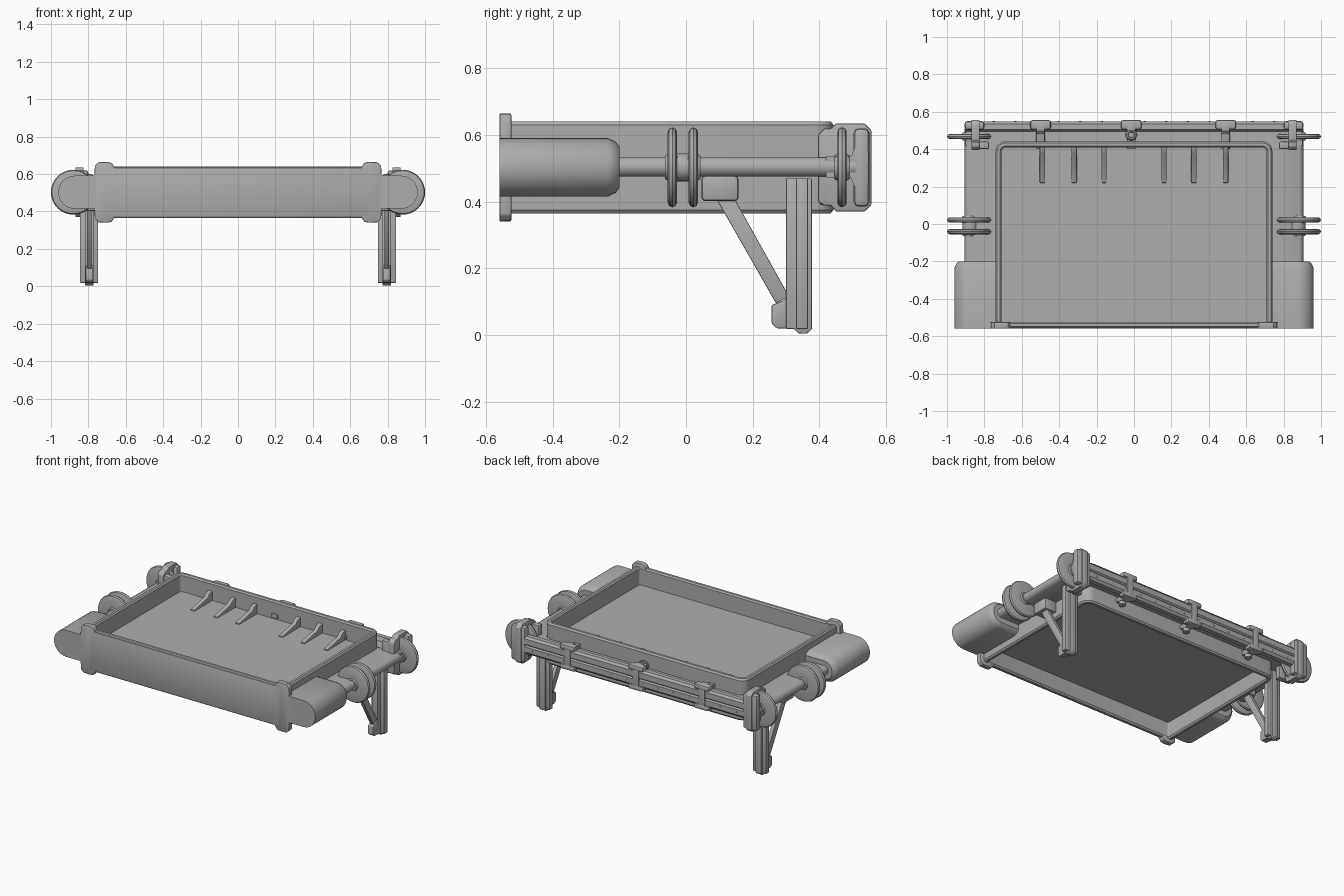
import bpy, bmesh, math
from mathutils import Vector

grey = bpy.data.materials.new("mid grey")
grey.diffuse_color = (0.42, 0.42, 0.42, 1)


def finish(name, bm):
    """Turn a bmesh into an object, smooth below 35 degrees."""
    bmesh.ops.recalc_face_normals(bm, faces=bm.faces)
    for f in bm.faces:
        f.smooth = True
    for e in bm.edges:
        e.smooth = e.calc_face_angle(0) < math.radians(35)
    me = bpy.data.meshes.new(name)
    bm.to_mesh(me)
    bm.free()
    me.materials.append(grey)
    ob = bpy.data.objects.new(name, me)
    bpy.context.collection.objects.link(ob)
    return ob


def extrude(name, pts, axis, a, b, bevel=0.0, side=1):
    """Extrude a 2D outline along an axis from a to b; side=-1 mirrors in x."""
    bm = bmesh.new()
    place = {'x': lambda p, t: (t * side, p[0], p[1]),
             'y': lambda p, t: (p[0] * side, t, p[1]),
             'z': lambda p, t: (p[0] * side, p[1], t)}[axis]
    r0 = [bm.verts.new(place(p, a)) for p in pts]
    r1 = [bm.verts.new(place(p, b)) for p in pts]
    bm.faces.new(r0)
    bm.faces.new(r1)
    n = len(pts)
    for i in range(n):
        bm.faces.new((r0[i], r0[(i + 1) % n], r1[(i + 1) % n], r1[i]))
    bmesh.ops.recalc_face_normals(bm, faces=bm.faces)
    if bevel:
        sharp = [e for e in bm.edges if e.calc_face_angle(0) > 0.7]
        bmesh.ops.bevel(bm, geom=sharp, offset=bevel, segments=2,
                        profile=0.5, affect='EDGES')
    return finish(name, bm)


def box(name, x, y, z, bevel=0.006, side=1):
    pts = [(x[0], y[0]), (x[1], y[0]), (x[1], y[1]), (x[0], y[1])]
    return extrude(name, pts, 'z', z[0], z[1], bevel, side)


def lathe(name, prof, center, axis, n=40):
    """Revolve (radius, distance) pairs about an axis through center."""
    bm = bmesh.new()
    rot = Vector((0, 0, 1)).rotation_difference(Vector(axis))
    rings = []
    for r, h in prof:
        rings.append([bm.verts.new(Vector(center) + rot @ Vector(
            (r * math.cos(2 * math.pi * i / n), r * math.sin(2 * math.pi * i / n), h)))
            for i in range(n)])
    for p, q in zip(rings, rings[1:]):
        for i in range(n):
            bm.faces.new((p[i], p[(i + 1) % n], q[(i + 1) % n], q[i]))
    bm.faces.new(rings[0])
    bm.faces.new(rings[-1])
    return finish(name, bm)


def round_rect(x0, x1, y0, y1, rf, rb, n=6):
    """Outline with separate front and back corner radii."""
    out = []
    for cx, cy, r, st in ((x1 - rb, y1 - rb, rb, 0), (x0 + rb, y1 - rb, rb, 90),
                          (x0 + rf, y0 + rf, rf, 180), (x1 - rf, y0 + rf, rf, 270)):
        for i in range(n + 1):
            t = math.radians(st + 90 * i / n)
            out.append((cx + r * math.cos(t), cy + r * math.sin(t)))
    return out


# tray wall: a closed cross-section swept round a rounded rectangle
bm = bmesh.new()
section = [(0.008, 0.365), (0, 0.375), (0, 0.63), (0.008, 0.641),
           (0.024, 0.641), (0.032, 0.632), (0.032, 0.375), (0.024, 0.365)]
rings = []
for d, z in section:
    o = round_rect(-0.74 + d, 0.74 - d, -0.555 + d, 0.442 - d,
                   max(0.006, 0.04 - d), max(0.012, 0.055 - d))
    rings.append([bm.verts.new((x, y, z)) for x, y in o])
for k in range(len(rings)):
    p, q = rings[k], rings[(k + 1) % len(rings)]
    for i in range(len(p)):
        j = (i + 1) % len(p)
        bm.faces.new((p[i], p[j], q[j], q[i]))
finish("tray_wall", bm)

# tray floor and sloping ribs
extrude("tray_floor", round_rect(-0.72, 0.72, -0.54, 0.425, 0.03, 0.03), 'z', 0.475, 0.525)
for x in (-0.49, -0.32, -0.16, 0.16, 0.32, 0.49):
    extrude("floor_rib", [(0.22, 0.52), (0.42, 0.52), (0.42, 0.59), (0.38, 0.58),
                          (0.36, 0.56), (0.22, 0.532)], 'x', x - 0.014, x + 0.014, 0.004)

# front plate between the two corner lobes
box("front_plate", (-0.70, 0.70), (-0.56, -0.53), (0.372, 0.634), 0.003)

for s in (1, -1):
    # front corner lobe
    extrude("corner_lobe", [(0.66, 0.37), (0.675, 0.345), (0.70, 0.34), (0.745, 0.342),
                            (0.765, 0.36), (0.768, 0.415), (0.768, 0.59), (0.765, 0.645),
                            (0.745, 0.663), (0.70, 0.665), (0.675, 0.66), (0.66, 0.635)],
            'y', -0.56, -0.524, 0.005, s)

    # side pod: half-round outer edge, tapered at the rear
    bm = bmesh.new()
    rings = []
    for y, d in ((-0.56, 0), (-0.235, 0), (-0.21, 0.012), (-0.20, 0.026)):
        r = 0.088 - d
        pts = [(0.735, 0.503 - r)]
        for i in range(17):
            t = math.pi * (i / 16 - 0.5)
            pts.append((0.873 + r * math.cos(t), 0.503 + r * math.sin(t)))
        pts.append((0.735, 0.503 + r))
        rings.append([bm.verts.new((x * s, y, z)) for x, z in pts])
    for p, q in zip(rings, rings[1:]):
        for i in range(len(p)):
            j = (i + 1) % len(p)
            bm.faces.new((p[i], p[j], q[j], q[i]))
    bm.faces.new(rings[0])
    bm.faces.new(rings[-1])
    finish("side_pod", bm)

    # flat side rail with a rounded edge
    rail = [(0.735, 0.475), (0.885, 0.475), (0.898, 0.484), (0.905, 0.498),
            (0.905, 0.510), (0.898, 0.525), (0.885, 0.533), (0.735, 0.533)]
    extrude("side_rail", rail, 'y', -0.21, 0.51, 0, s)

    # wheels with rounded rims and a hub boss on each face
    for y in (-0.041, 0.022, 0.468):
        lathe("wheel", [(0.035, -0.022), (0.04, -0.013), (0.105, -0.014), (0.115, -0.010),
                        (0.12, 0), (0.115, 0.010), (0.105, 0.014), (0.04, 0.013),
                        (0.035, 0.022)], (0.88 * s, y, 0.503), (0, 1, 0))
    lathe("wheel_hub", [(0.036, -0.05), (0.042, -0.04), (0.042, 0.04), (0.036, 0.05)],
          (0.875 * s, -0.01, 0.503), (0, 1, 0), 24)

    # leg: core post, cross flange, foot block, brace and bracket
    extrude("leg_post", [(0.30, 0.018), (0.325, 0.018), (0.338, 0.004), (0.362, 0.004),
                         (0.378, 0.018), (0.378, 0.47), (0.30, 0.47)], 'x', 0.772, 0.818, 0.004, s)
    box("leg_flange", (0.748, 0.845), (0.33, 0.366), (0.018, 0.47), 0.004, s)
    extrude("leg_foot", [(0.257, 0.035), (0.272, 0.02), (0.31, 0.02), (0.31, 0.125),
                         (0.295, 0.105), (0.257, 0.09)], 'x', 0.775, 0.815, 0.004, s)
    extrude("leg_brace", [(0.27, 0.095), (0.31, 0.115), (0.145, 0.41), (0.09, 0.41)],
            'x', 0.782, 0.808, 0.003, s)
    box("brace_bracket", (0.74, 0.83), (0.047, 0.157), (0.402, 0.478), 0.01, s)

    # end clamp gripping the rear beam
    extrude("end_clamp", [(0.396, 0.40), (0.415, 0.388), (0.435, 0.388), (0.45, 0.37),
                          (0.535, 0.37), (0.556, 0.39), (0.556, 0.615), (0.535, 0.635),
                          (0.45, 0.635), (0.435, 0.62), (0.415, 0.62), (0.396, 0.60)],
            'x', 0.825, 0.87, 0.005, s)
    box("end_clamp_cap", (0.80, 0.905), (0.503, 0.55), (0.385, 0.62), 0.014, s)
    box("end_clamp_jaw", (0.775, 0.83), (0.40, 0.44), (0.39, 0.60), 0.008, s)

# rear beam: shelf with a thicker grooved back edge
extrude("rear_beam", [(0.42, 0.472), (0.495, 0.472), (0.505, 0.445), (0.535, 0.445),
                      (0.547, 0.46), (0.547, 0.495), (0.538, 0.503), (0.547, 0.511),
                      (0.547, 0.548), (0.535, 0.562), (0.505, 0.562), (0.495, 0.535),
                      (0.42, 0.535)], 'x', -0.90, 0.90)

# three clamps along the rear beam, plus rivets
for x in (-0.50, -0.015, 0.49):
    extrude("beam_clamp", [(0.40, 0.53), (0.50, 0.53), (0.50, 0.46), (0.42, 0.46),
                           (0.42, 0.435), (0.52, 0.42), (0.553, 0.435), (0.553, 0.575),
                           (0.54, 0.59), (0.50, 0.59), (0.48, 0.565), (0.40, 0.56)],
            'x', x - 0.023, x + 0.023, 0.004)
    for z in (0.425, 0.555):
        box("clamp_ear", (x - 0.055, x + 0.055), (0.505, 0.556), (z, z + 0.035), 0.012)
    lathe("clamp_screw", [(0.022, 0), (0.022, 0.03), (0.017, 0.036)],
          (x, 0.475, 0.405), (0, 0, 1), 12)
for i in range(14):
    x = -0.75 + i * 1.5 / 13
    lathe("rivet", [(0.007, 0), (0.007, 0.004), (0.004, 0.006)], (x, 0.545, 0.478), (0, 1, 0), 8)

# centre locking knob
lathe("locking_knob", [(0.03, 0), (0.034, 0.008), (0.034, 0.04), (0.026, 0.05), (0.018, 0.05),
                       (0.016, 0.04)], (-0.015, 0.478, 0.535), (0, 0, 1), 8)
